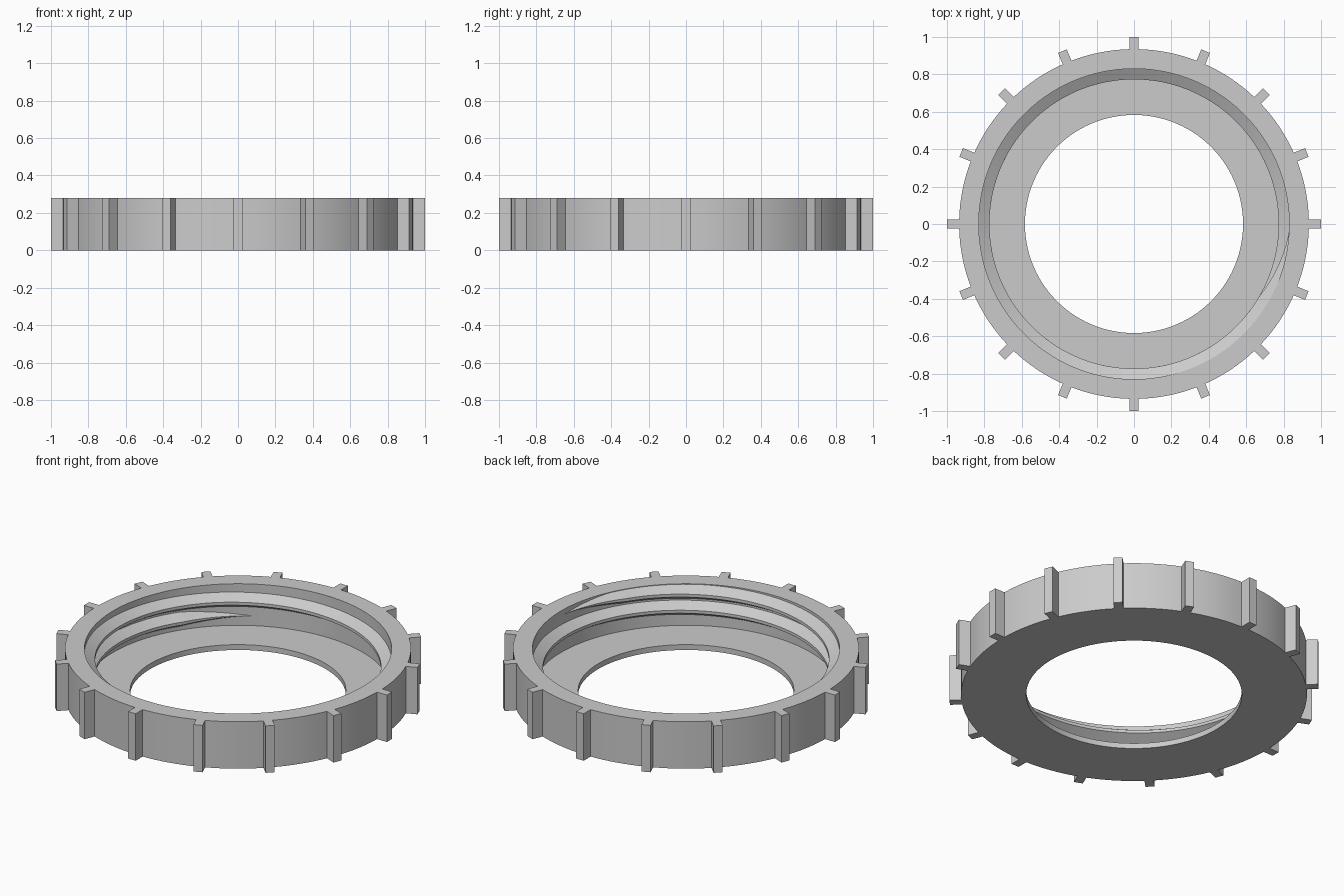
import bpy, bmesh, math

cube = bpy.data.objects.get("Cube")
if cube:
    bpy.data.objects.remove(cube, do_unlink=True)

HEIGHT, FLOOR = 0.28, 0.032
OUTER, INNER, HOLE = 0.935, 0.83, 0.583
RIBS, RIB_HALF = 16, 0.025

grey = bpy.data.materials.new("plain grey")
grey.use_nodes = True
colour = (0.6, 0.6, 0.6, 1)
grey.diffuse_color = colour
grey.node_tree.nodes["Principled BSDF"].inputs["Base Color"].default_value = colour


def polar(r, angle, z):
    return (r * math.cos(angle), r * math.sin(angle), z)


def strip_faces(bm, rows, closed):
    """Skin consecutive closed cross-sections."""
    n = len(rows[0])
    for i in range(len(rows) - (0 if closed else 1)):
        a, b = rows[i], rows[(i + 1) % len(rows)]
        for j in range(n):
            k = (j + 1) % n
            bm.faces.new((a[j], b[j], b[k], a[k]))


def finish(bm, name):
    bmesh.ops.recalc_face_normals(bm, faces=bm.faces)
    mesh = bpy.data.meshes.new(name)
    bm.to_mesh(mesh)
    bm.free()
    mesh.materials.append(grey)
    obj = bpy.data.objects.new(name, mesh)
    bpy.context.collection.objects.link(obj)
    bpy.ops.object.select_all(action='DESELECT')
    obj.select_set(True)
    bpy.context.view_layer.objects.active = obj
    bpy.ops.object.shade_smooth_by_angle(angle=math.radians(30))
    return obj


# Ring body: flanged section turned around z, with narrow columns for the ribs
section = [(HOLE, 0), (OUTER, 0), (OUTER, HEIGHT),
           (INNER, HEIGHT), (INNER, FLOOR), (HOLE, FLOOR)]
half = math.asin(RIB_HALF / OUTER)
step = math.tau / RIBS
STEPS = 8
angles = []
for i in range(RIBS):
    angles.append(i * step - half)
    angles += [i * step + half + (step - 2 * half) * j / STEPS for j in range(STEPS)]

bm = bmesh.new()
rows = [[bm.verts.new(polar(r, a, z)) for r, z in section] for a in angles]
strip_faces(bm, rows, True)
bmesh.ops.recalc_face_normals(bm, faces=bm.faces)

# Grip ribs: pull the narrow columns of the outer wall outwards
narrow = [f for f in bm.faces
          if min(math.hypot(v.co.x, v.co.y) for v in f.verts) > OUTER - 0.01
          and min(e.calc_length() for e in f.edges) < 2 * RIB_HALF + 0.001
          and abs(math.remainder(math.atan2(f.calc_center_median().y,
                                            f.calc_center_median().x), step)) < half / 2]
for face in narrow:
    normal = face.normal.copy()
    tip = bmesh.ops.extrude_discrete_faces(bm, faces=[face])["faces"][0]
    bmesh.ops.translate(bm, verts=tip.verts,
                        vec=normal * (1 - OUTER * math.cos(half)))
finish(bm, "ring_with_grip_ribs")

# Inner screw thread: trapezoid ridge along a helix, fading out at both ends
PITCH, DEPTH, ROOT, CREST = 0.096, 0.057, 0.044, 0.009
START, END, FADE = math.radians(120), math.radians(717), math.radians(27)
COUNT = 240
bm = bmesh.new()
rows = []
for i in range(COUNT + 1):
    a = START + (END - START) * i / COUNT
    fade = max(0.02, min(1, (a - START) / FADE, (END - a) / FADE))
    z = 0.07 + PITCH * a / math.tau - PITCH / 8
    root, crest = ROOT * fade, CREST * fade
    shape = [(INNER + 0.002, z - root), (INNER - DEPTH * fade, z - crest),
             (INNER - DEPTH * fade, z + crest), (INNER + 0.002, z + root)]
    rows.append([bm.verts.new(polar(r, a, min(h, HEIGHT - 0.002))) for r, h in shape])
strip_faces(bm, rows, False)
bm.faces.new(rows[0])
bm.faces.new(rows[-1])
finish(bm, "inner_thread")
